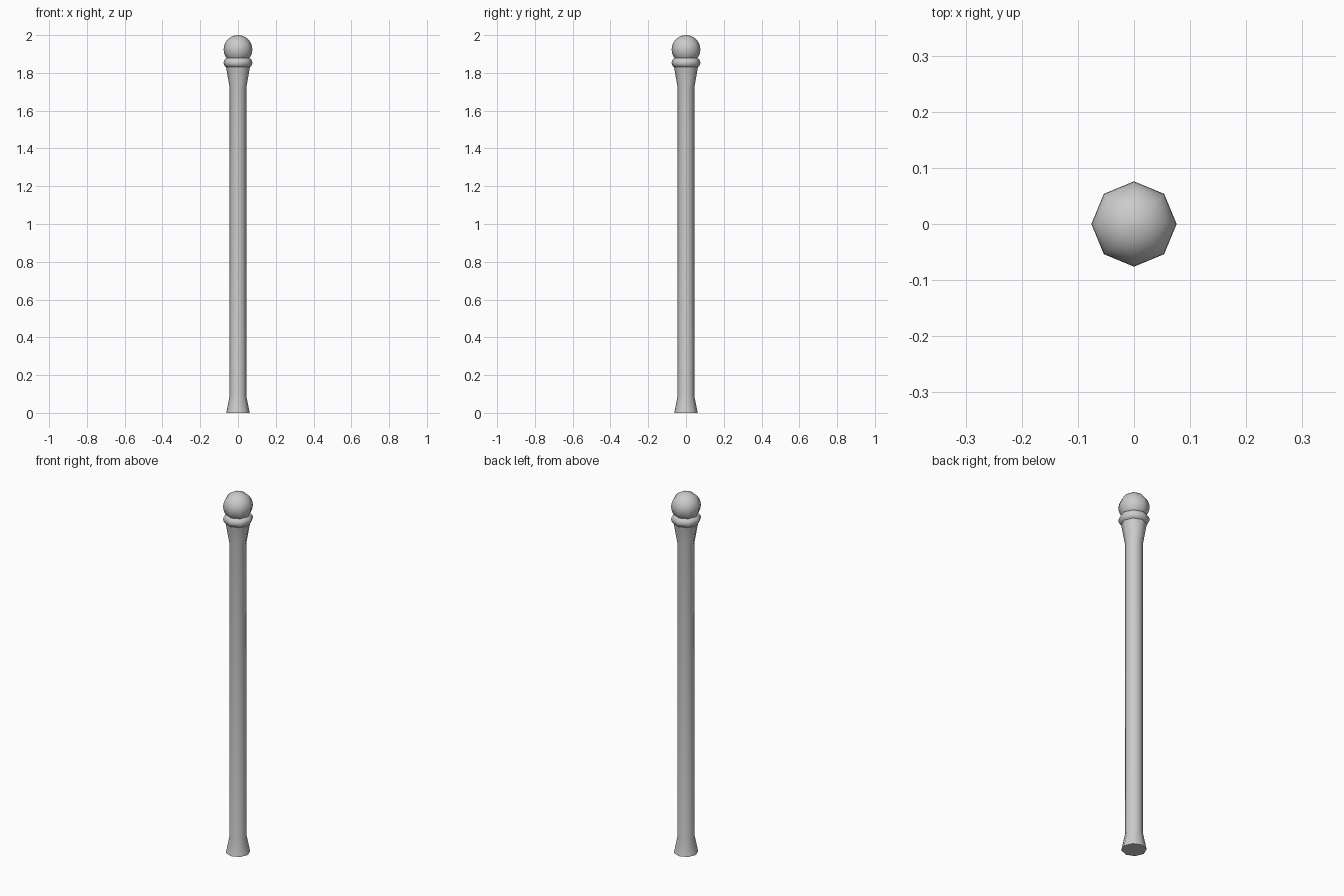
import bpy, bmesh, math

if "Cube" in bpy.data.objects:
    bpy.data.objects.remove(bpy.data.objects["Cube"])

SIDES = 8


def lathe(name, profile, sharp=35):
    """Spin (radius, z) points around z into an eight-sided solid."""
    bm = bmesh.new()
    rings = []
    for r, z in profile:
        rings.append([bm.verts.new((r * math.cos(2 * math.pi * i / SIDES),
                                    r * math.sin(2 * math.pi * i / SIDES), z))
                      for i in range(SIDES)])
    for a, b in zip(rings, rings[1:]):
        for i in range(SIDES):
            j = (i + 1) % SIDES
            bm.faces.new((a[i], a[j], b[j], b[i]))
    bm.faces.new(rings[0][::-1])
    bm.faces.new(rings[-1])
    bmesh.ops.remove_doubles(bm, verts=bm.verts, dist=1e-5)
    bmesh.ops.recalc_face_normals(bm, faces=bm.faces)
    mesh = bpy.data.meshes.new(name)
    bm.to_mesh(mesh)
    bm.free()
    obj = bpy.data.objects.new(name, mesh)
    bpy.context.collection.objects.link(obj)
    bpy.ops.object.select_all(action='DESELECT')
    obj.select_set(True)
    bpy.context.view_layer.objects.active = obj
    bpy.ops.object.shade_smooth_by_angle(angle=math.radians(sharp))
    return obj


def arc(radius, z, bulge, start, end, steps):
    """Profile arc around (radius, z)."""
    angles = [math.radians(start + (end - start) * k / steps) for k in range(steps + 1)]
    return [(radius + bulge * math.cos(a), z + bulge * math.sin(a)) for a in angles]


# Shaft with flared foot and neck
lathe("shaft", [(0.062, 0), (0.044, 0.09), (0.044, 1.72), (0.063, 1.83)], 50)

# Rounded collar under the ball
lathe("collar", arc(0.049, 1.854, 0.027, -90, 90, 10), 50)

# Ball finial, seated in the collar
ball = [(r if r > 1e-4 else 1e-6, z) for r, z in arc(0, 1.924, 0.076, -80, 80, 16)]
bottom, top = (1e-6, 1.848), (1e-6, 2.0)
lathe("ball", [(0.0005, bottom[1])] + ball + [(0.0005, top[1])], 50)
